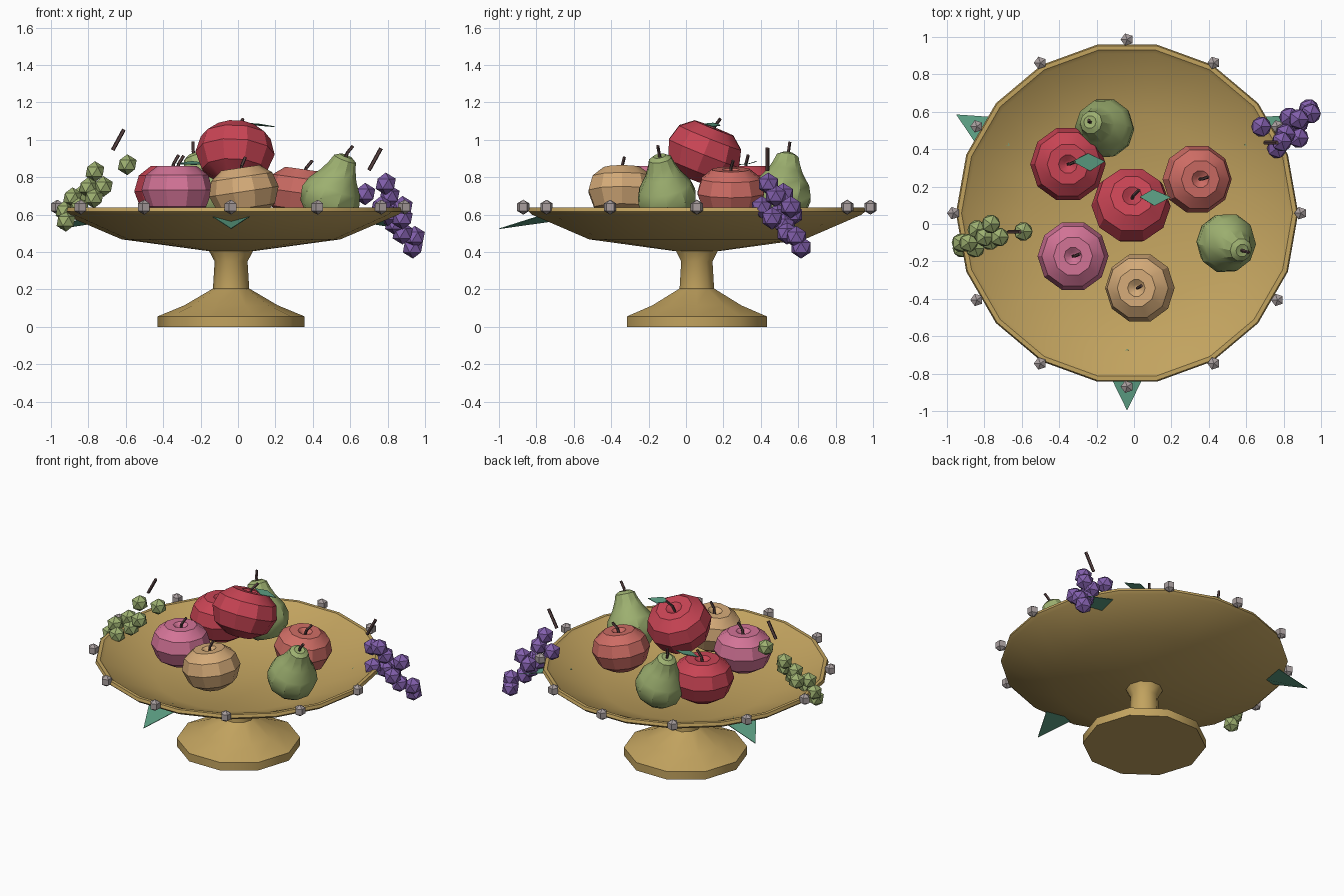
import bpy, bmesh, math
from mathutils import Vector, Matrix

if "Cube" in bpy.data.objects:
    bpy.data.objects.remove(bpy.data.objects["Cube"])

CX, CY = -0.037, 0.058  # bowl axis


def mat(name, r, g, b):
    m = bpy.data.materials.new(name)
    lin = [((c / 255 + 0.055) / 1.055) ** 2.4 for c in (r, g, b)]
    m.diffuse_color = (*lin, 1)
    m.use_nodes = True
    m.node_tree.nodes["Principled BSDF"].inputs["Base Color"].default_value = m.diffuse_color
    return m


GOLD = mat("gold", 194, 163, 95)
RED = mat("red", 200, 68, 84)
PINK = mat("pink", 210, 115, 150)
CORAL = mat("coral", 205, 108, 100)
PEACH = mat("peach", 212, 170, 120)
GREEN = mat("fruit green", 157, 176, 112)
PURPLE = mat("purple", 130, 95, 172)
TEAL = mat("leaf green", 95, 163, 135)
BROWN = mat("stem brown", 88, 66, 66)
SILVER = mat("silver", 168, 158, 158)


def finish(bm, name, material, angle=None):
    bmesh.ops.recalc_face_normals(bm, faces=bm.faces[:])
    me = bpy.data.meshes.new(name)
    bm.to_mesh(me)
    bm.free()
    ob = bpy.data.objects.new(name, me)
    bpy.context.collection.objects.link(ob)
    me.materials.append(material)
    if angle:
        bpy.ops.object.select_all(action='DESELECT')
        ob.select_set(True)
        bpy.context.view_layer.objects.active = ob
        bpy.ops.object.shade_smooth_by_angle(angle=math.radians(angle))
    return ob


def aim(loc, direction):
    """Matrix that places local z along a direction."""
    q = Vector((0, 0, 1)).rotation_difference(Vector(direction).normalized())
    return Matrix.Translation(loc) @ q.to_matrix().to_4x4()


def lathe(name, profile, n, matrix, material, angle):
    """Revolve (radius, height) points; radius 0 makes a pole."""
    bm = bmesh.new()
    rings = []
    for r, z in profile:
        if r == 0:
            rings.append([bm.verts.new((0, 0, z))] * n)
        else:
            rings.append([bm.verts.new((r * math.cos(math.tau * i / n),
                                        r * math.sin(math.tau * i / n), z)) for i in range(n)])
    for a, b in zip(rings, rings[1:]):
        for i in range(n):
            j = (i + 1) % n
            vs = list(dict.fromkeys((a[i], a[j], b[j], b[i])))
            if len(vs) > 2:
                bm.faces.new(vs)
    bm.transform(matrix)
    return finish(bm, name, material, angle)


def stem(name, points, radius):
    """Thin tube of straight segments."""
    bm = bmesh.new()
    for a, b in zip(points, points[1:]):
        a, b = Vector(a), Vector(b)
        bmesh.ops.create_cone(bm, cap_ends=True, segments=5, radius1=radius, radius2=radius,
                              depth=(b - a).length, matrix=aim((a + b) / 2, b - a))
    finish(bm, name, BROWN)


def leaf(name, tip_a, side_a, tip_b, side_b):
    """Flat four-point leaf with slight thickness."""
    bm = bmesh.new()
    bm.faces.new([bm.verts.new(p) for p in (tip_a, side_a, tip_b, side_b)])
    ob = finish(bm, name, TEAL)
    mod = ob.modifiers.new("thickness", 'SOLIDIFY')
    mod.thickness = 0.004
    mod.offset = 0


# Pedestal and bowl
axis = Matrix.Translation((CX, CY, 0))
lathe("pedestal", [(0, 0), (0.393, 0), (0.393, 0.056), (0.25, 0.115), (0.097, 0.205),
                   (0.088, 0.35), (0.12, 0.41), (0, 0.42)], 10, axis, GOLD, 40)
lathe("bowl", [(0, 0.405), (0.12, 0.405), (0.585, 0.468), (0.895, 0.6), (0.915, 0.618),
               (0.908, 0.638), (0.885, 0.638), (0.865, 0.622), (0.53, 0.488), (0, 0.46)],
      18, axis, GOLD, 35)

# Rim beads
bm = bmesh.new()
for i in range(12):
    a = math.tau * i / 12
    m = Matrix.Translation((CX + 0.928 * math.cos(a), CY + 0.928 * math.sin(a), 0.64))
    bmesh.ops.create_uvsphere(bm, u_segments=5, v_segments=3, radius=0.04,
                              matrix=m @ Matrix.Rotation(math.pi / 2, 4, 'Z'))
finish(bm, "rim_beads", SILVER)

# Leaves piercing the bowl wall
for i, deg in enumerate((30, 150, 270)):
    m = axis @ Matrix.Rotation(math.radians(deg), 4, 'Z')
    pts = [(1.055, 0, 0.525), (0.85, 0.1, 0.59), (0.725, 0, 0.572), (0.85, -0.1, 0.59)]
    leaf(f"rim_leaf_{i + 1}", *[m @ Vector(p) for p in pts])

# Round fruits: dimpled profile scaled by radius
ROUND = [(0, -0.52), (0.42, -0.7), (0.82, -0.45), (1, 0.02), (0.88, 0.44),
         (0.55, 0.7), (0.25, 0.7), (0.1, 0.58), (0, 0.52)]
FRUITS = [
    ("top_apple", RED, (-0.016, 0.095, 0.925), 0.212, (0.04, 0.37, 0.93)),
    ("left_apple", RED, (-0.353, 0.32, 0.72), 0.202, (0, 0, 1)),
    ("coral_fruit", CORAL, (0.337, 0.24, 0.712), 0.187, (0.14, 0, 1)),
    ("pink_fruit", PINK, (-0.326, -0.172, 0.728), 0.19, (0, 0, 1)),
    ("peach_fruit", PEACH, (0.032, -0.342, 0.72), 0.188, (-0.15, 0, 1)),
]
for name, color, loc, r, d in FRUITS:
    m = aim(loc, d)
    lathe(name, [(a * r, z * r) for a, z in ROUND], 10, m, color, 32)
    stem(name + "_stem", [m @ Vector(p) for p in
                          ((0, 0, 0.5 * r), (0.008, 0, 0.75 * r), (0.035, 0.012, 0.98 * r))], 0.009)

# Leaves on the red apples
leaf("top_apple_leaf", (0.03, 0.145, 1.09), (0.1, 0.185, 1.078), (0.197, 0.143, 1.07), (0.11, 0.097, 1.085))
leaf("left_apple_leaf", (-0.33, 0.335, 0.872), (-0.245, 0.378, 0.885), (-0.155, 0.335, 0.872), (-0.235, 0.283, 0.868))

# Pears: tilted, with a narrow neck
PEAR = [(0, -0.13), (0.08, -0.125), (0.145, -0.06), (0.163, 0.015), (0.145, 0.075),
        (0.1, 0.14), (0.075, 0.195), (0.062, 0.235), (0.035, 0.252), (0, 0.245)]
for name, loc, d in (("right_pear", (0.49, -0.1, 0.682), (0.38, -0.18, 1)),
                     ("back_pear", (-0.155, 0.51, 0.69), (-0.34, 0.15, 1))):
    m = aim(loc, d)
    lathe(name, PEAR, 10, m, GREEN, 32)
    stem(name + "_stem", [m @ Vector((0, 0, 0.24)), m @ Vector((0, 0, 0.27)),
                          m @ Vector((0.015, 0, 0.315))], 0.009)


# Grape clusters
def grapes(name, centres, r, material):
    bm = bmesh.new()
    for c in centres:
        bmesh.ops.create_icosphere(bm, subdivisions=1, radius=r, matrix=Matrix.Translation(c))
    finish(bm, name, material)


grapes("purple_grapes", [
    (0.79, 0.44, 0.765), (0.68, 0.52, 0.71), (0.765, 0.405, 0.64), (0.81, 0.48, 0.7),
    (0.88, 0.56, 0.64), (0.83, 0.57, 0.6), (0.84, 0.53, 0.55), (0.88, 0.54, 0.5),
    (0.945, 0.59, 0.48), (0.935, 0.615, 0.425), (0.8, 0.49, 0.6), (0.88, 0.46, 0.58)], 0.06, PURPLE)
grapes("green_grapes", [
    (-0.592, -0.04, 0.867), (-0.765, 0, 0.83), (-0.72, -0.07, 0.75), (-0.8, -0.07, 0.745),
    (-0.77, -0.09, 0.69), (-0.885, -0.1, 0.69), (-0.85, -0.13, 0.635), (-0.92, -0.13, 0.565),
    (-0.925, -0.1, 0.62), (-0.84, -0.03, 0.7)], 0.056, GREEN)
stem("purple_grape_stem", [(0.70, 0.435, 0.837), (0.765, 0.435, 0.955)], 0.011)
stem("green_grape_stem", [(-0.67, -0.042, 0.945), (-0.61, -0.042, 1.055)], 0.011)
